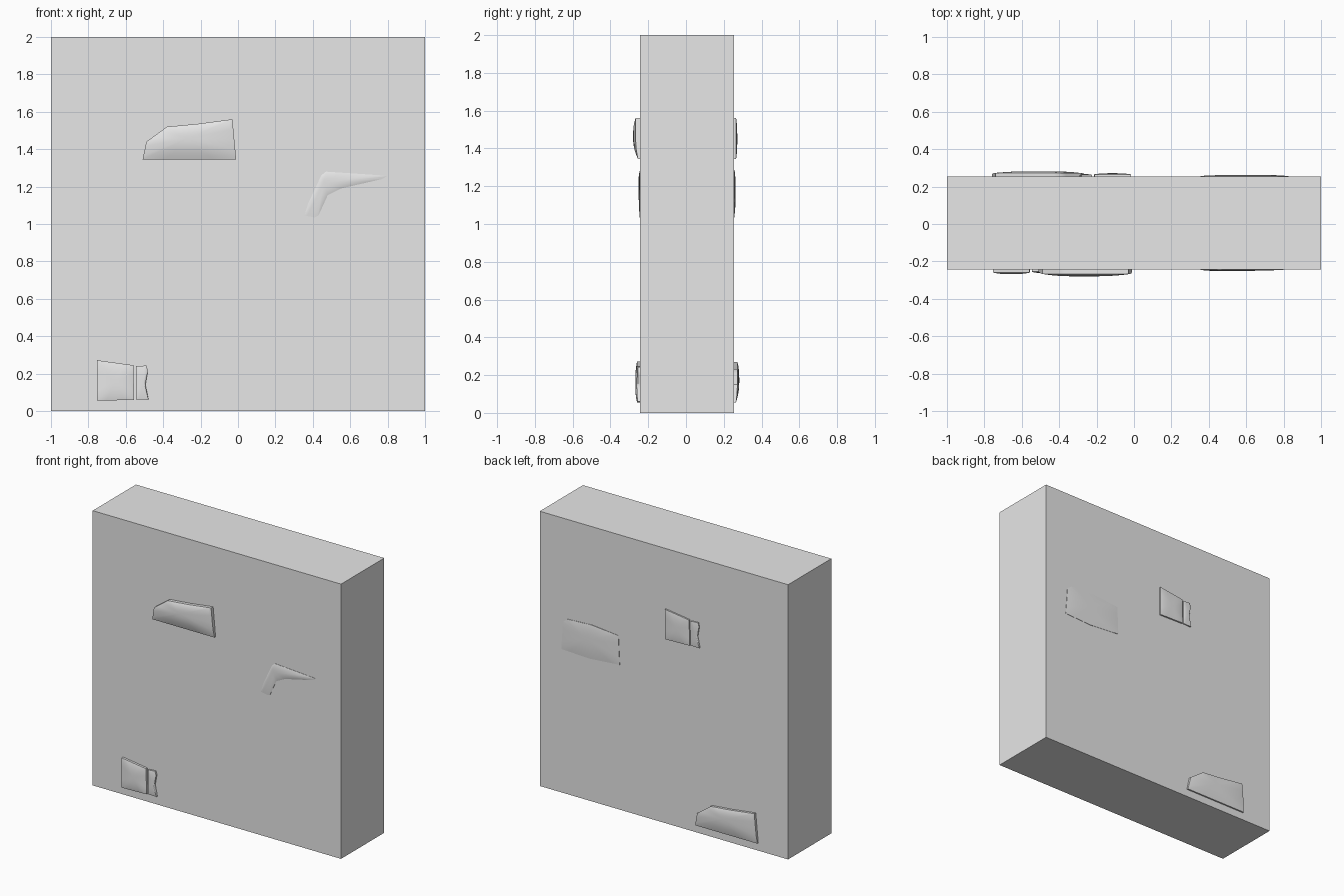
import bpy, bmesh, math
from mathutils import Vector

cube = bpy.data.objects.get("Cube")
if cube:
    bpy.data.objects.remove(cube, do_unlink=True)

grey = bpy.data.materials.new("light_grey")
grey.use_nodes = True
grey.diffuse_color = (0.8, 0.8, 0.8, 1)
grey.node_tree.nodes["Principled BSDF"].inputs["Base Color"].default_value = (0.8, 0.8, 0.8, 1)

FRONT, BACK = -0.243, 0.254


def finish(name, bm):
    bmesh.ops.recalc_face_normals(bm, faces=bm.faces[:])
    mesh = bpy.data.meshes.new(name)
    bm.to_mesh(mesh)
    bm.free()
    mesh.materials.append(grey)
    obj = bpy.data.objects.new(name, mesh)
    bpy.context.collection.objects.link(obj)
    return obj


def bump(name, outline, wall, height, side, centre=None, low_fall=0.0):
    """Domed panel: a short wall around the outline, then rings rising to the centre."""
    pts = [Vector(p) for p in outline]
    # subdivide each edge for a smooth surface
    pts = [a.lerp(b, k / 4) for a, b in zip(pts, pts[1:] + pts[:1]) for k in range(4)]
    mid = Vector(centre) if centre else sum(pts, Vector((0, 0))) / len(pts)
    low = min(p.y for p in pts)
    span = max(p.y for p in pts) - low
    plane, out = (FRONT, -1) if side == "front" else (BACK, 1)

    bm = bmesh.new()

    def vert(p, t):
        v = (p.y - low) / span
        fall = 1 - low_fall * max(0, (0.5 - v) / 0.5) ** 2
        d = (wall + (height - wall) * (1 - t ** 3)) * fall
        return bm.verts.new((p.x, plane + out * d, p.y))

    rings = [[bm.verts.new((p.x, plane - out * 0.01, p.y)) for p in pts]]
    for t in (1, 0.93, 0.8, 0.6, 0.4, 0.2):
        rings.append([vert(mid.lerp(p, t), t) for p in pts])
    n = len(pts)
    for a, b in zip(rings, rings[1:]):
        for i in range(n):
            j = (i + 1) % n
            bm.faces.new((a[i], a[j], b[j], b[i]))
    tip = vert(mid, 0)
    for i in range(n):
        bm.faces.new((rings[-1][i], rings[-1][(i + 1) % n], tip))
    bm.faces.new(rings[0])
    obj = finish(name, bm)
    bpy.ops.object.select_all(action="DESELECT")
    bpy.context.view_layer.objects.active = obj
    obj.select_set(True)
    bpy.ops.object.shade_smooth_by_angle(angle=math.radians(40))


def turned(outline, dz=1.29):
    """The same outline turned half way round for the back face."""
    return [(-0.77 - x, z + dz) for x, z in outline]


# Main slab
bm = bmesh.new()
bmesh.ops.create_cube(bm, size=1)
for v in bm.verts:
    v.co = (v.co.x * 2, BACK if v.co.y > 0 else FRONT, v.co.z * 2 + 1)
finish("slab", bm)

# Long tapered panels
long_panel = [(-0.51, 1.345), (-0.49, 1.44), (-0.38, 1.52), (-0.22, 1.535),
              (-0.03, 1.56), (-0.01, 1.345)]
bump("front_long_panel", long_panel, 0.024, 0.037, "front", low_fall=0.5)
bump("back_long_panel", turned(long_panel, -1.29), 0.018, 0.028, "back", low_fall=0.4)

# Small square panels, each with a narrow strip beside it
square = [(-0.755, 0.055), (-0.755, 0.272), (-0.56, 0.245), (-0.555, 0.06)]
strip = [(-0.545, 0.062), (-0.545, 0.24), (-0.49, 0.243), (-0.482, 0.215),
         (-0.495, 0.14), (-0.478, 0.06)]
for name, shape, wall, height in (("square_panel", square, 0.016, 0.025),
                                  ("narrow_strip", strip, 0.012, 0.018)):
    bump("front_" + name, shape, wall, height, "front")
    bump("back_" + name, turned(shape), wall * 0.7, height * 0.7, "back")

# Hooked wing, very shallow
wing = [(0.355, 1.045), (0.375, 1.11), (0.445, 1.26), (0.47, 1.28), (0.8, 1.258),
        (0.77, 1.24), (0.55, 1.19), (0.48, 1.155), (0.43, 1.045), (0.41, 1.035)]
bump("front_wing", wing, 0.002, 0.008, "front", centre=(0.46, 1.22))

# Shallow wide panel
wide = [(0.355, 1.055), (0.365, 1.265), (0.58, 1.285), (0.775, 1.275),
        (0.81, 1.25), (0.825, 1.045), (0.6, 1.035)]
bump("back_wide_panel", wide, 0.003, 0.009, "back", low_fall=0.3)
